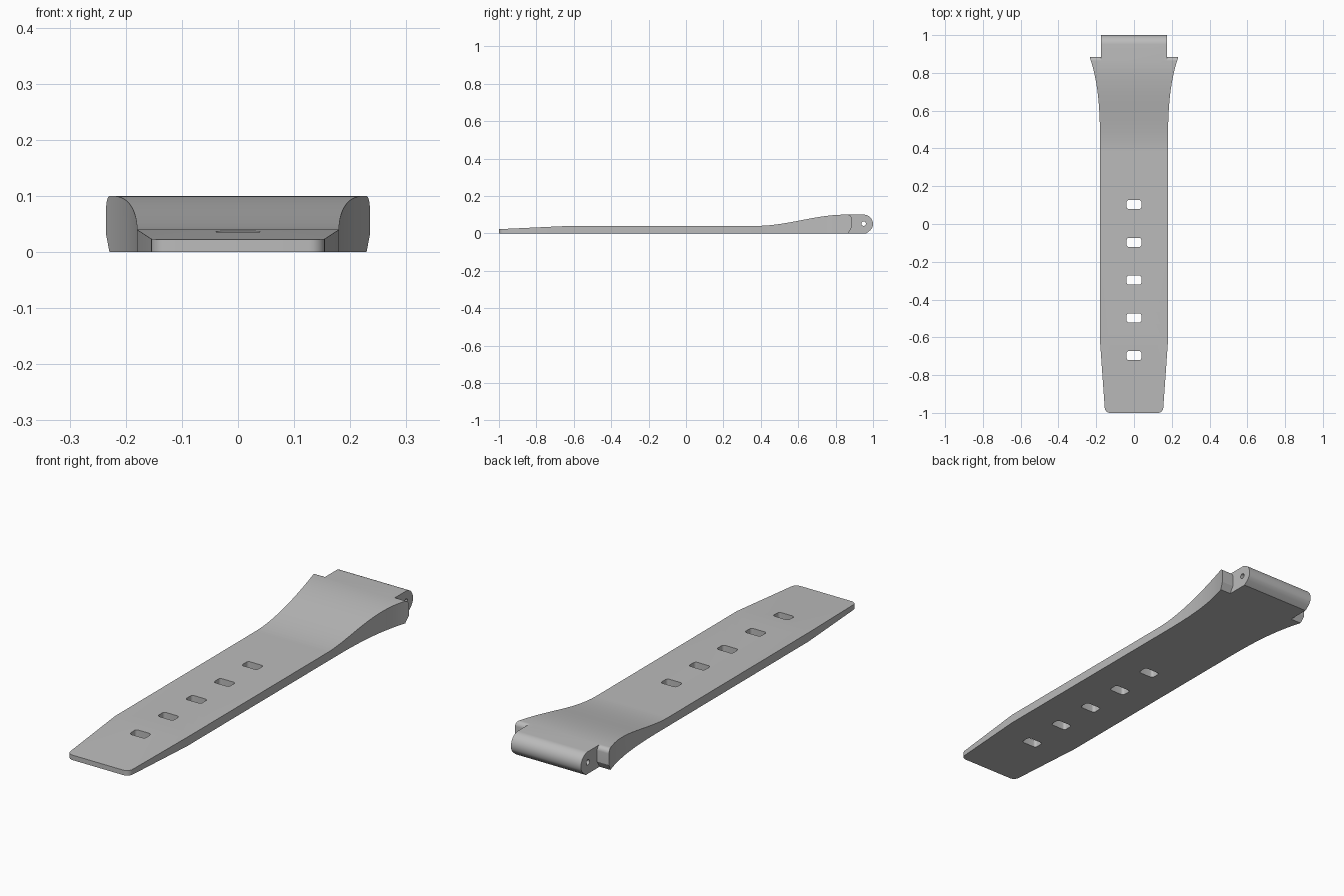
import bpy, bmesh
from math import cos, sin, pi, radians
from mathutils import Vector

cube = bpy.data.objects.get("Cube")
if cube:
    bpy.data.objects.remove(cube, do_unlink=True)

grey = bpy.data.materials.new("grey_rubber")
grey.use_nodes = True
colour = (0.5, 0.5, 0.5, 1)
grey.diffuse_color = colour
grey.node_tree.nodes["Principled BSDF"].inputs["Base Color"].default_value = colour


def prism(name, points, axis, low, high):
    """Extrude a closed outline: (y, z) along X or (x, y) along Z."""
    place = (lambda a, b, d: (d, a, b)) if axis == "X" else (lambda a, b, d: (a, b, d))
    bm = bmesh.new()
    face = bm.faces.new([bm.verts.new(place(a, b, low)) for a, b in points])
    grown = bmesh.ops.extrude_face_region(bm, geom=[face])["geom"]
    shift = Vector(place(0, 0, high - low))
    bmesh.ops.translate(bm, vec=shift, verts=[v for v in grown if isinstance(v, bmesh.types.BMVert)])
    bmesh.ops.recalc_face_normals(bm, faces=bm.faces)
    mesh = bpy.data.meshes.new(name)
    bm.to_mesh(mesh)
    bm.free()
    mesh.materials.append(grey)
    obj = bpy.data.objects.new(name, mesh)
    bpy.context.collection.objects.link(obj)
    return obj


def arc(cx, cy, r, start, end, steps):
    angles = [radians(start + (end - start) * i / steps) for i in range(steps + 1)]
    return [(cx + r * cos(a), cy + r * sin(a)) for a in angles]


def combine(target, tool, operation):
    bpy.context.view_layer.objects.active = target
    mod = target.modifiers.new("combine", "BOOLEAN")
    mod.operation, mod.solver, mod.object = operation, "EXACT", tool
    bpy.ops.object.modifier_apply(modifier=mod.name)
    bpy.data.objects.remove(tool, do_unlink=True)


# Band side profile: thin tip, flat middle, smooth rise to the lugs
side = [(-1.05, 0), (-1.05, 0.02), (-0.62, 0.04)]
for i in range(25):
    t = i / 24
    side.append((0.38 + 0.47 * t, 0.04 + 0.06 * t * t * (3 - 2 * t)))
side += arc(0.865, 0.08, 0.02, 90, 0, 6) + [(0.885, 0.03), (0.867, 0)]
strap = prism("watch_strap", side, "X", -0.4, 0.4)

# Plan outline: rounded tapered tip, straight sides, flared lugs
half = arc(0.127, -0.972, 0.028, -90, 0, 6) + [(0.18, -0.62)]
for i in range(25):
    t = i / 24
    half.append((0.18 + 0.062 * t ** 3, 0.4 + 0.505 * t))
outline = half + [(-x, y) for x, y in reversed(half)]
combine(strap, prism("plan_cutter", outline, "Z", -0.1, 0.2), "INTERSECT")

# Rounded hinge tongue between the lugs
tongue = [(0.855, 0), (0.965, 0), (0.985, 0.016)] + arc(0.95, 0.05, 0.05, -25, 90, 14) + [(0.855, 0.1)]
combine(strap, prism("hinge_tongue", tongue, "X", -0.175, 0.175), "UNION")

# Spring bar hole through the tongue
combine(strap, prism("pin_cutter", arc(0.95, 0.052, 0.012, 0, 345, 23), "X", -0.3, 0.3), "DIFFERENCE")

# Row of rounded buckle holes
for i in range(5):
    y = 0.103 - 0.2 * i
    slot = []
    for sx, sy, start in ((1, 1, 0), (-1, 1, 90), (-1, -1, 180), (1, -1, 270)):
        slot += arc(sx * 0.027, y + sy * 0.012, 0.012, start, start + 90, 5)
    combine(strap, prism("slot_cutter", slot, "Z", -0.1, 0.2), "DIFFERENCE")

# Smooth curves with crisp edges
bpy.ops.object.select_all(action="DESELECT")
strap.select_set(True)
bpy.context.view_layer.objects.active = strap
bpy.ops.object.shade_smooth_by_angle(angle=radians(25))
